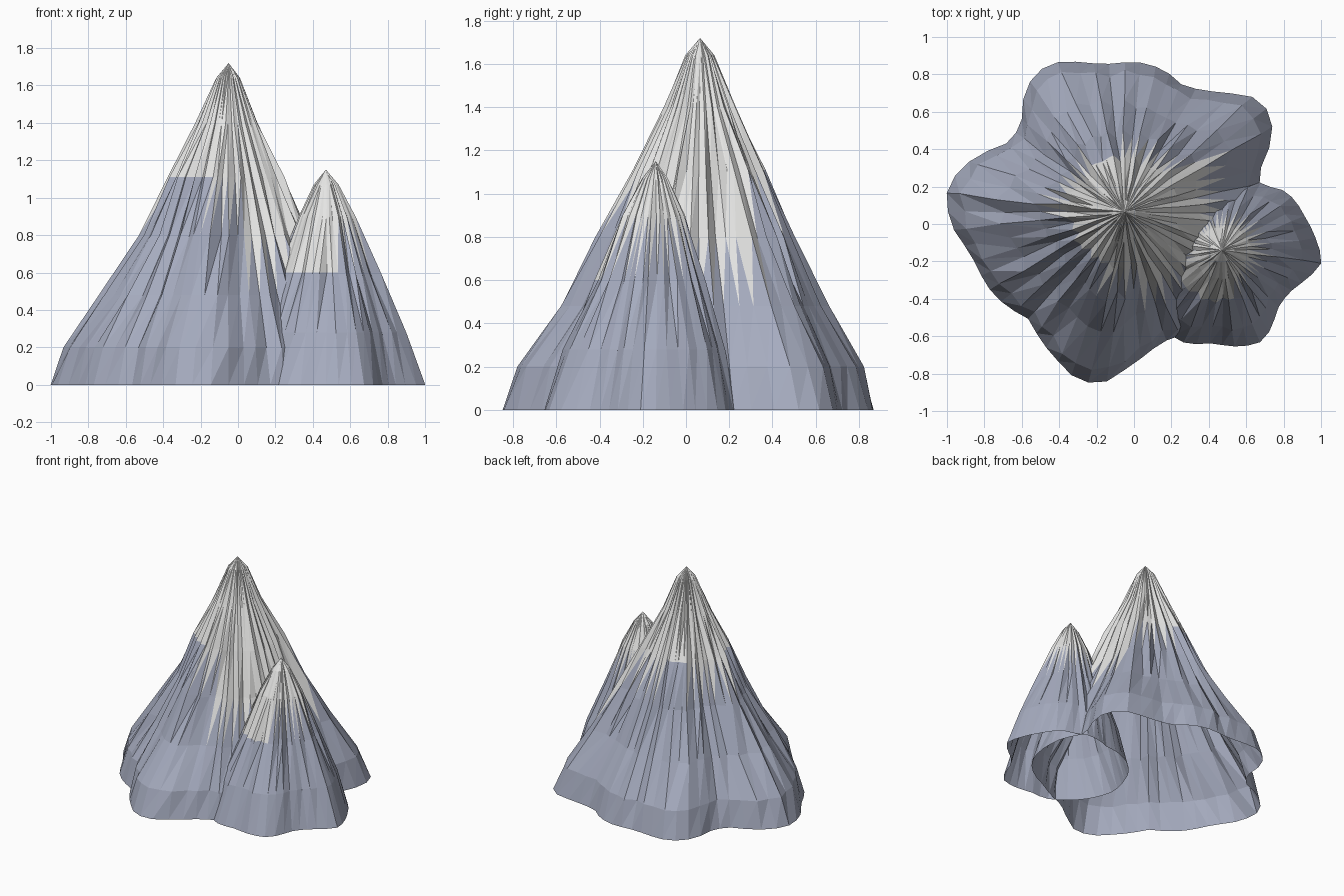
import bpy
import bmesh
import math
import random
from mathutils import Vector

random.seed(7)

cube = bpy.data.objects.get("Cube")
if cube:
    bpy.data.objects.remove(cube)


def make_material(name, colour):
    mat = bpy.data.materials.new(name)
    mat.use_nodes = True
    mat.diffuse_color = (*colour, 1)
    mat.node_tree.nodes["Principled BSDF"].inputs["Base Color"].default_value = (*colour, 1)
    return mat


rock = make_material("blue_grey_rock", (.38, .41, .52))
snow = make_material("white_snow", (.78, .78, .77))
ROCK, SNOW = range(2)


def outline_radius(outline, centre, angle):
    """Distance from the centre to the foot outline along one direction."""
    polar = []
    for point in outline:
        d = Vector(point) - centre
        polar.append((math.atan2(d.y, d.x) % math.tau, d.length))
    polar.sort()
    first, last = polar[0], polar[-1]
    polar = [(last[0] - math.tau, last[1])] + polar + [(first[0] + math.tau, first[1])]
    for (a, ra), (b, rb) in zip(polar, polar[1:]):
        if a <= angle <= b:
            t = (angle - a) / max(b - a, 1e-6)
            return ra + (rb - ra) * t
    return first[1]


def in_sector(angle, sectors):
    degrees = math.degrees(angle) % 360
    return any((degrees - start) % 360 < (end - start) % 360 for start, end in sectors)


def build_peak(name, apex, outline, rings, segments, snow_row, deep, deep_fringe, plain):
    """Open shell of stacked rings; snow hangs down in triangular spikes.

    rings: (height, share of foot radius, roughness), from the foot upwards
    snow_row: row of faces which carries the usual snow fringe
    deep: sectors where snow fills that row; plain: sectors with a straight edge
    """
    bm = bmesh.new()
    centre = Vector(apex[:2])
    step = math.tau / segments
    foot = [outline_radius(outline, centre, i * step) for i in range(segments)]
    mean = sum(foot) / segments

    # Rings become rounder towards the top
    levels = []
    for height, share, rough in rings:
        ring = []
        for i, reach in enumerate(foot):
            rounding = .55 * (1 - share)
            radius = share * (reach + (mean - reach) * rounding)
            fold = (1 if i % 2 else -1) * rough * .6
            radius *= 1 + fold + random.uniform(-rough, rough)
            angle = (i + random.uniform(-rough, rough) * 4) * step
            ring.append(bm.verts.new((centre.x + radius * math.cos(angle),
                                      centre.y + radius * math.sin(angle), height)))
        levels.append(ring)
    tip = bm.verts.new(apex)

    # Each cell is a hanging triangle and a standing triangle
    for row, (low, high) in enumerate(zip(levels, levels[1:])):
        for i in range(segments):
            j = (i + 1) % segments
            angle = (i + .5) * step
            hanging = bm.faces.new((low[i], high[j], high[i]))
            standing = bm.faces.new((low[i], low[j], high[j]))
            is_deep = in_sector(angle, deep)
            full = row > snow_row or (row == snow_row and is_deep)
            fringe = row == snow_row and not in_sector(angle, plain)
            fringe = fringe or (deep_fringe and row == snow_row - 1 and is_deep)
            hanging.material_index = SNOW if full or fringe else ROCK
            standing.material_index = SNOW if full else ROCK

    # Pointed cap
    for i in range(segments):
        cap = bm.faces.new((levels[-1][i], levels[-1][(i + 1) % segments], tip))
        cap.material_index = SNOW

    mesh = bpy.data.meshes.new(name)
    bm.to_mesh(mesh)
    bm.free()
    mesh.materials.append(rock)
    mesh.materials.append(snow)
    obj = bpy.data.objects.new(name, mesh)
    bpy.context.collection.objects.link(obj)
    return obj


# Tall mountain
main_outline = [
    (-1, .2), (-.9, .32), (-.65, .44), (-.6, .55), (-.59, .68), (-.53, .81),
    (-.41, .865), (-.17, .85), (.07, .86), (.18, .81), (.26, .74), (.37, .71),
    (.5, .7), (.65, .675), (.74, .58), (.73, .43), (.65, .25), (.74, .08),
    (.75, -.12), (.7, -.3), (.58, -.42), (.42, -.5), (.3, -.57), (.15, -.63),
    (.07, -.69), (-.05, -.78), (-.18, -.86), (-.31, -.83), (-.4, -.74),
    (-.47, -.66), (-.56, -.51), (-.75, -.38), (-.82, -.27), (-.87, -.16),
    (-.98, 0), (-1, .1),
]
main_rings = [(0, 1, 0), (.2, .93, .015), (.48, .72, .03), (.8, .52, .05),
              (1.11, .35, .06), (1.4, .19, .06), (1.64, .075, .06)]
build_peak("tall_mountain", (-.05, .065, 1.72), main_outline, main_rings, 60,
           snow_row=3, deep=[(280, 35)], deep_fringe=True,
           plain=[(95, 125), (185, 250)])

# Smaller side mountain
side_outline = [
    (.65, .24), (.7, .2), (.78, .19), (.86, .13), (.9, .06), (.96, -.05), (1, -.17),
    (1, -.24), (.93, -.28), (.82, -.37), (.76, -.46), (.74, -.55), (.68, -.63),
    (.58, -.655), (.42, -.635), (.28, -.64), (.15, -.56), (.05, -.45),
    (-.02, -.27), (.02, -.08), (.09, .05), (.22, .15), (.42, .2), (.55, .24),
]
side_rings = [(0, 1, 0), (.28, .82, .02), (.6, .54, .05), (.9, .31, .05),
              (1.07, .13, .05)]
build_peak("side_mountain", (.47, -.14, 1.15), side_outline, side_rings, 48,
           snow_row=2, deep=[(195, 285)], deep_fringe=False, plain=[])
